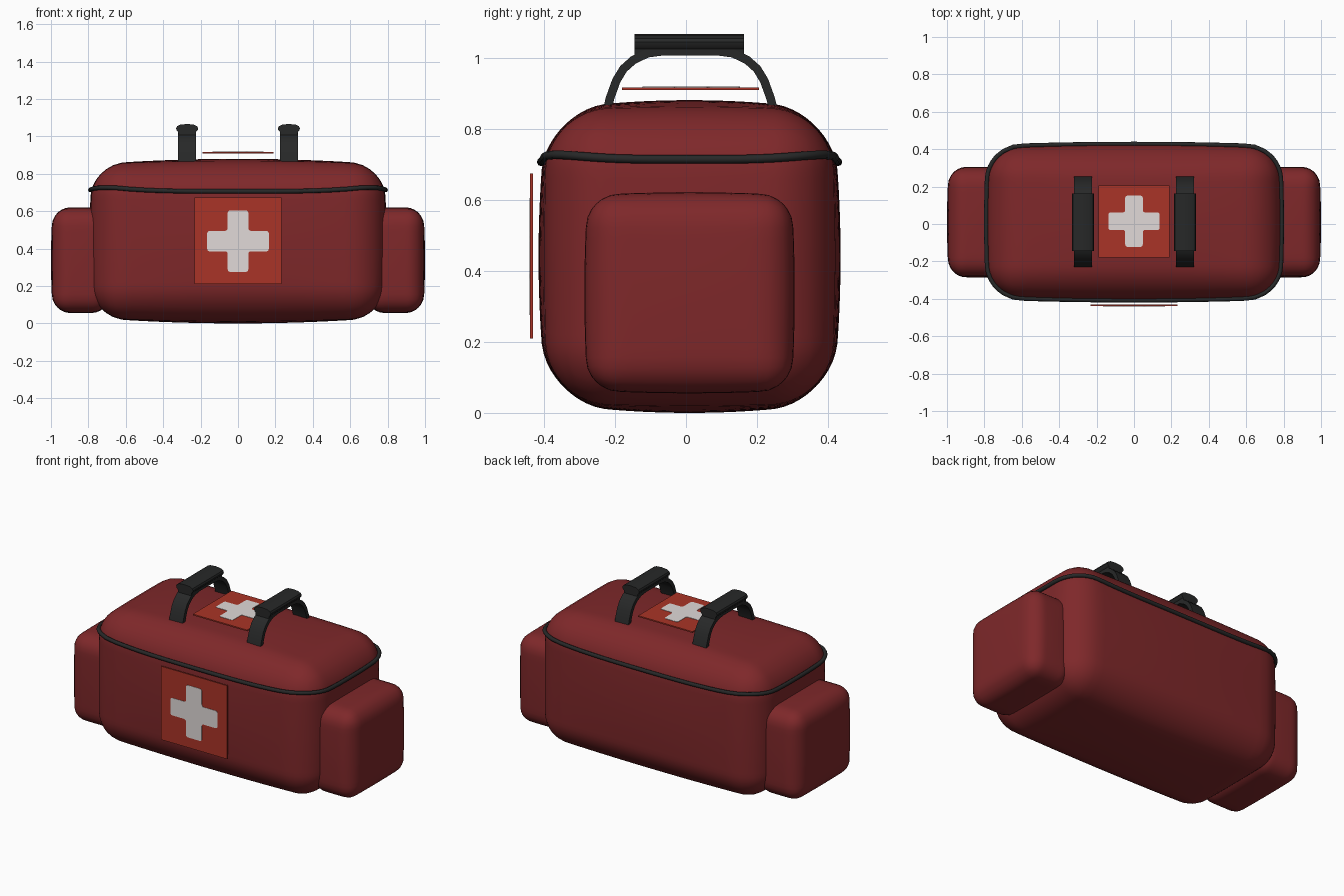
import bpy, bmesh, math
from mathutils import Vector

if "Cube" in bpy.data.objects:
    bpy.data.objects.remove(bpy.data.objects["Cube"])


def mat(name, col):
    m = bpy.data.materials.new(name)
    m.diffuse_color = (*col, 1)
    m.use_nodes = True
    m.node_tree.nodes["Principled BSDF"].inputs["Base Color"].default_value = m.diffuse_color
    return m


RED = mat("dark red fabric", (0.21, 0.021, 0.023))
PANEL = mat("bright red patch", (0.40, 0.034, 0.02))
WHITE = mat("off white", (0.75, 0.70, 0.69))
BLACK = mat("black webbing", (0.02, 0.021, 0.021))


def finish(name, bm, material, angle=None):
    bmesh.ops.recalc_face_normals(bm, faces=bm.faces)
    me = bpy.data.meshes.new(name)
    bm.to_mesh(me)
    bm.free()
    ob = bpy.data.objects.new(name, me)
    bpy.context.collection.objects.link(ob)
    me.materials.append(material)
    if angle:
        bpy.ops.object.select_all(action='DESELECT')
        ob.select_set(True)
        bpy.context.view_layer.objects.active = ob
        bpy.ops.object.shade_smooth_by_angle(angle=math.radians(angle))
    return ob


def puff(u, h, r, bulge):
    """Map a point of the unit cube surface to a bulging rounded box."""
    p = Vector([u[i] * h[i] for i in range(3)])
    c = Vector([max(-(h[i] - r), min(h[i] - r, p[i])) for i in range(3)])
    p = c + (p - c).normalized() * r
    q = [p[i] / h[i] for i in range(3)]
    for i in range(3):
        a, b = q[(i + 1) % 3], q[(i + 2) % 3]
        p[i] += bulge[i] * q[i] * (1 - a * a) * (1 - b * b)
    return p


def puffy_box(name, centre, h, r, bulge, cuts):
    bm = bmesh.new()
    bmesh.ops.create_cube(bm, size=2)
    bmesh.ops.subdivide_edges(bm, edges=bm.edges[:], cuts=cuts, use_grid_fill=True)
    for v in bm.verts:
        v.co = puff(v.co, h, r, bulge) + Vector(centre)
    return finish(name, bm, RED, 60)


def extrude_profile(name, pts, vec, material, angle=None, round_corners=0):
    """Extrude a closed planar outline along vec."""
    bm = bmesh.new()
    f = bm.faces.new([bm.verts.new(p) for p in pts])
    if round_corners:
        bmesh.ops.bevel(bm, geom=bm.verts[:], offset=round_corners, segments=3,
                        affect='VERTICES', profile=0.5)
    ext = bmesh.ops.extrude_face_region(bm, geom=bm.faces[:])
    for v in ext['geom']:
        if isinstance(v, bmesh.types.BMVert):
            v.co += Vector(vec)
    return finish(name, bm, material, angle)


# Main bag
BODY_C, BODY_H, BODY_R, BODY_B = Vector((0, 0.01, 0.44)), (0.775, 0.40, 0.41), 0.17, (0.02, 0.025, 0.03)
puffy_box("bag_body", BODY_C, BODY_H, BODY_R, BODY_B, 29)

# Side pockets
for s, side in ((1, "right"), (-1, "left")):
    puffy_box(side + "_pocket", (s * 0.84, 0.01, 0.338), (0.15, 0.287, 0.274),
              0.085, (0.01, 0.009, 0.009), 17)

# Piping around the lid, following the body surface
N = 24
ring = []
for k in range(4):
    for i in range(N):
        t = -1 + 2 * i / N
        u = [(t, -1), (1, t), (-t, 1), (-1, -t)][k]
        p = puff((u[0], u[1], 0.62), BODY_H, BODY_R, BODY_B) + BODY_C
        corner = min(1, abs(p.x / 0.78)) ** 4 * min(1, abs((p.y - 0.01) / 0.4)) ** 4
        p.z = 0.706 + 0.03 * corner + 0.008 * abs(p.x / 0.8) ** 3
        ring.append(p)
bm = bmesh.new()
loops = []
for i, p in enumerate(ring):
    tan = (ring[(i + 1) % len(ring)] - ring[i - 1]).normalized()
    out = tan.cross(Vector((0, 0, 1))).normalized()
    up = out.cross(tan)
    loops.append([bm.verts.new(p + out * (0.003 + 0.012 * math.cos(a)) + up * 0.012 * math.sin(a))
                  for a in [2 * math.pi * j / 8 for j in range(8)]])
for i in range(len(loops)):
    A, B = loops[i - 1], loops[i]
    for j in range(8):
        bm.faces.new((A[j - 1], A[j], B[j], B[j - 1]))
finish("lid_piping", bm, BLACK, 60)

# Handle arch: half outline (offset from centre, height), then mirrored
half = [(0.238, 0.835), (0.226, 0.885), (0.208, 0.935), (0.188, 0.968),
        (0.160, 0.993), (0.120, 1.012), (0.06, 1.02)]
path = half + [(-y, z) for y, z in reversed(half)]
outer, inner = [], []
for i, (y, z) in enumerate(path):
    y0, z0 = path[max(i - 1, 0)]
    y1, z1 = path[min(i + 1, len(path) - 1)]
    n = Vector((z1 - z0, -(y1 - y0))).normalized() * 0.012
    outer.append((y + n.x, z + n.y))
    inner.append((y - n.x, z - n.y))
outline = outer + inner[::-1]
# Grip cross-section: flat wrap with rounded edges
grip = [(-0.046, 1.005), (0.046, 1.005), (0.048, 1.024), (0.056, 1.032), (0.059, 1.043),
        (0.054, 1.054), (0.036, 1.063), (0, 1.066), (-0.036, 1.063), (-0.054, 1.054),
        (-0.059, 1.043), (-0.056, 1.032), (-0.048, 1.024)]
for s, side in ((1, "right"), (-1, "left")):
    x = s * 0.272
    extrude_profile(side + "_handle_strap", [(x - 0.048, 0.012 + y, z) for y, z in outline],
                    (0.096, 0, 0), BLACK, 35)
    extrude_profile(side + "_handle_grip", [(x + a, -0.145, z) for a, z in grip],
                    (0, 0.308, 0), BLACK, 35)


def cross(r, w):
    q = [(w, r), (w, w), (r, w)]
    pts = []
    for k in range(4):  # rotate one quarter clockwise
        for a, b in q:
            for _ in range(k):
                a, b = b, -a
            pts.append((a, b))
    return pts


def rect(a, b):
    return [(-a, -b), (a, -b), (a, b), (-a, b)]


# Front patch with cross
extrude_profile("front_patch", [(a, -0.431, 0.442 + b) for a, b in rect(0.232, 0.232)],
                (0, -0.008, 0), PANEL)
extrude_profile("front_cross", [(a, -0.436, 0.44 + b) for a, b in cross(0.165, 0.055)],
                (0, -0.005, 0), WHITE, round_corners=0.014)
# Top patch with cross
extrude_profile("top_patch", [(a, 0.013 + b, 0.908) for a, b in rect(0.19, 0.193)],
                (0, 0, 0.008), PANEL)
extrude_profile("top_cross", [(a, 0.015 + b, 0.913) for a, b in cross(0.137, 0.047)],
                (0, 0, 0.005), WHITE, round_corners=0.012)
